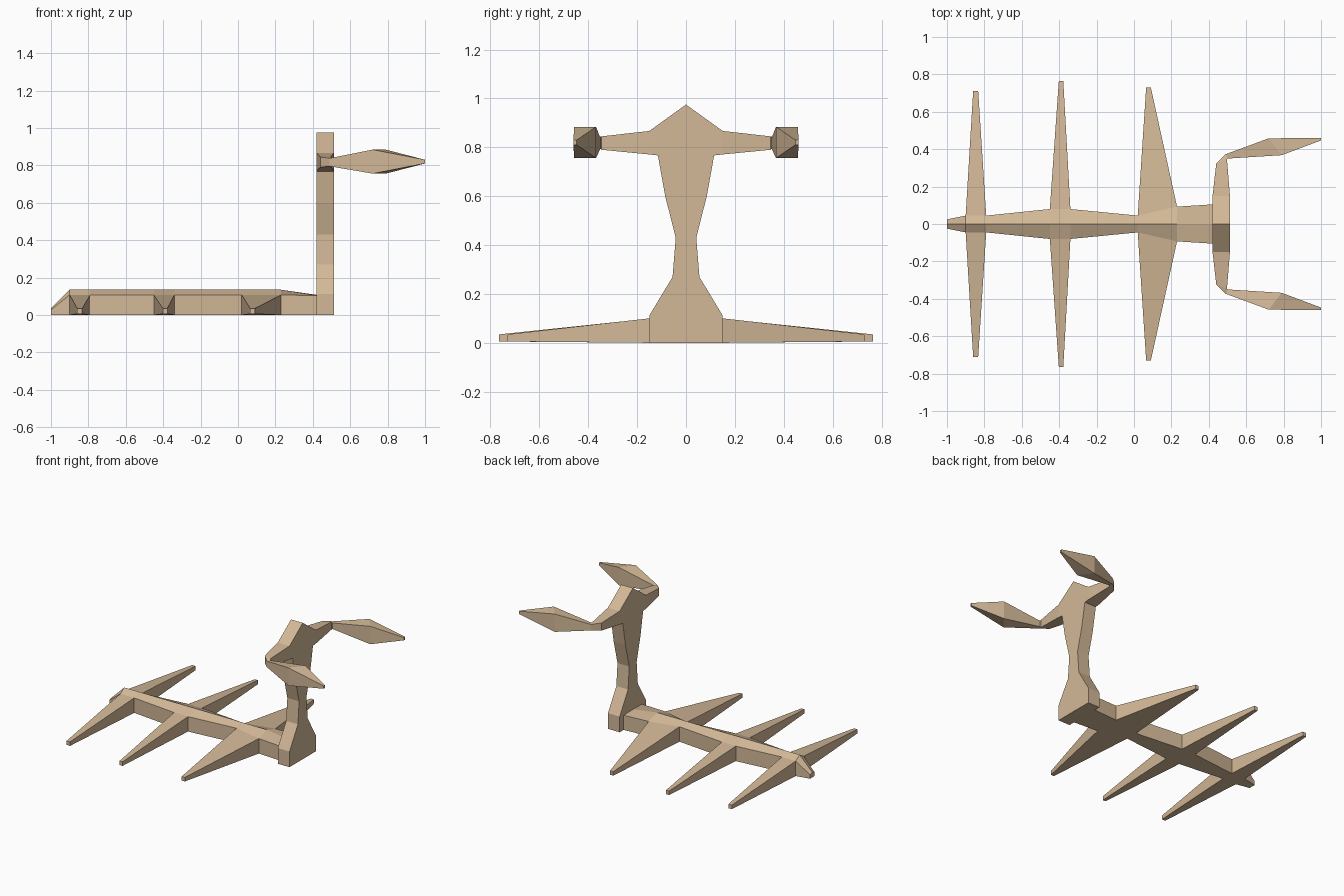
import bpy
import bmesh

cube = bpy.data.objects.get("Cube")
if cube:
    bpy.data.objects.remove(cube, do_unlink=True)

# Single tan material
tan = bpy.data.materials.new("tan")
tan.use_nodes = True
COLOUR = (0.65, 0.48, 0.31, 1)
tan.diffuse_color = COLOUR
tan.node_tree.nodes["Principled BSDF"].inputs["Base Color"].default_value = COLOUR


def loft(name, rings):
    """Skin a row of rings with equal point counts and cap both ends."""
    bm = bmesh.new()
    loops = [[bm.verts.new(p) for p in ring] for ring in rings]
    n = len(loops[0])
    for a, b in zip(loops, loops[1:]):
        for i in range(n):
            j = (i + 1) % n
            bm.faces.new((a[i], a[j], b[j], b[i]))
    bm.faces.new(loops[0][::-1])
    bm.faces.new(loops[-1])
    bmesh.ops.recalc_face_normals(bm, faces=bm.faces)
    mesh = bpy.data.meshes.new(name)
    bm.to_mesh(mesh)
    bm.free()
    mesh.materials.append(tan)
    obj = bpy.data.objects.new(name, mesh)
    bpy.context.collection.objects.link(obj)
    return obj


def box_ring(p, q, low, high):
    """Four-sided ring from two plan points and a height range."""
    return [(*p, low), (*q, low), (*q, high), (*p, high)]


# Spine with a roof-shaped top: x, half width, side height, ridge height
SPINE = [(-1.0, 0.025, 0.028, 0.036), (-0.9, 0.045, 0.107, 0.135),
         (-0.79, 0.045, 0.107, 0.135), (-0.45, 0.08, 0.107, 0.135),
         (-0.34, 0.08, 0.107, 0.135), (0.02, 0.045, 0.107, 0.135),
         (0.23, 0.093, 0.107, 0.135), (0.425, 0.105, 0.104, 0.107)]
loft("spine", [[(x, -w, 0), (x, w, 0), (x, w, s), (x, 0, r), (x, -w, s)]
               for x, w, s, r in SPINE])

# Upright torso with the head: right half of the outline as (y, z), mirrored
HALF = [(0.15, 0), (0.15, 0.112), (0.055, 0.27), (0.042, 0.43), (0.085, 0.6),
        (0.115, 0.767), (0.15, 0.771), (0.15, 0.867)]
outline = HALF + [(0, 0.975)] + [(-y, z) for y, z in reversed(HALF)]
loft("torso_and_head", [[(x, y, z) for y, z in outline] for x in (0.42, 0.513)])

# Legs: root corners (x, y) on the spine, then tip x range and reach
LEGS = [("rear", (-0.9, 0.045), (-0.79, 0.045), -0.86, -0.833, 0.71),
        ("middle", (-0.45, 0.08), (-0.34, 0.08), -0.402, -0.378, 0.765),
        ("fore", (0.02, 0.045), (0.23, 0.093), 0.065, 0.09, 0.73)]

for label, side in (("left", 1), ("right", -1)):
    for name, a, b, x0, x1, reach in LEGS:
        loft(f"{name}_leg_{label}", [
            box_ring((a[0], side * a[1]), (b[0], side * b[1]), 0, 0.107),
            box_ring((x0, side * reach), (x1, side * reach), 0.006, 0.035)])

    # Arm, bent wrist and blade-like hand: outer point, inner point, heights
    arm = [((0.42, 0.15), (0.513, 0.15), 0.771, 0.867),
           ((0.44, 0.325), (0.497, 0.345), 0.79, 0.845),
           ((0.49, 0.373), (0.502, 0.35), 0.795, 0.838),
           ((0.72, 0.458), (0.79, 0.368), 0.756, 0.884),
           ((1.0, 0.46), (1.0, 0.447), 0.81, 0.83)]
    rings = [box_ring((p[0], side * p[1]), (q[0], side * q[1]), lo, hi)
             for p, q, lo, hi in arm]
    loft(f"arm_{label}", rings[:3])
    loft(f"hand_{label}", rings[2:])
